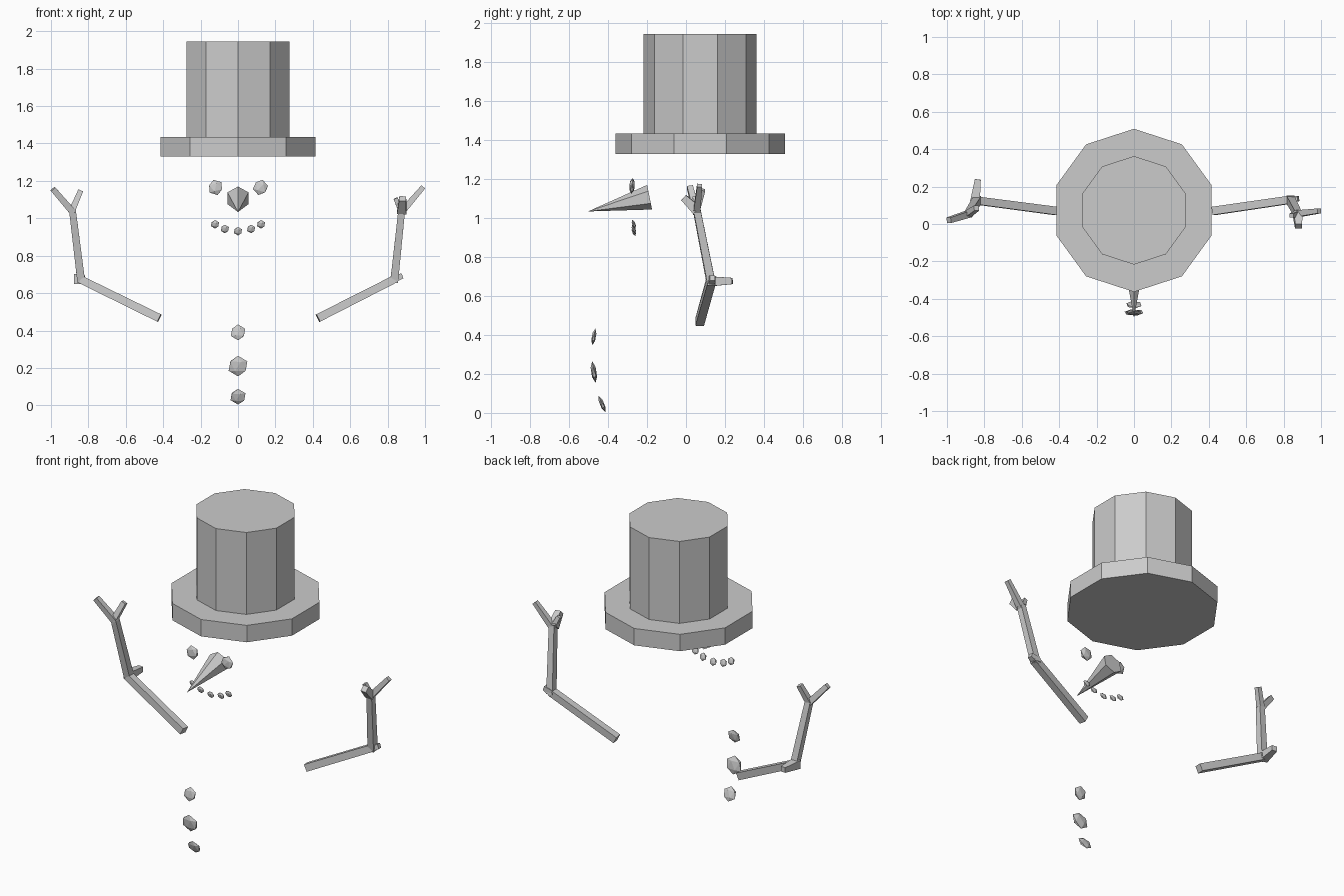
import bpy, bmesh, math
from mathutils import Vector, Matrix

if "Cube" in bpy.data.objects:
    bpy.data.objects.remove(bpy.data.objects["Cube"])

grey = bpy.data.materials.new("plain grey")
grey.diffuse_color = (0.6, 0.6, 0.6, 1)
grey.use_nodes = True
grey.node_tree.nodes["Principled BSDF"].inputs["Base Color"].default_value = grey.diffuse_color


def finish(name, bm):
    bmesh.ops.recalc_face_normals(bm, faces=bm.faces[:])
    mesh = bpy.data.meshes.new(name)
    bm.to_mesh(mesh)
    bm.free()
    mesh.materials.append(grey)
    obj = bpy.data.objects.new(name, mesh)
    bpy.context.collection.objects.link(obj)
    return obj


def lathe(bm, sides, profile, y, offset):
    """Stack polygon rings of (radius, z) and cap both ends."""
    rings = []
    for r, z in profile:
        angles = [offset + 2 * math.pi * i / sides for i in range(sides)]
        rings.append([bm.verts.new((r * math.cos(a), y + r * math.sin(a), z)) for a in angles])
    for low, high in zip(rings, rings[1:]):
        for i in range(sides):
            j = (i + 1) % sides
            bm.faces.new((low[i], low[j], high[j], high[i]))
    bm.faces.new(rings[0])
    bm.faces.new(rings[-1])


def pebble(name, loc, r, tilt, roll=0, depth=0.27):
    """Flattened low-poly ball, leaning back by tilt and turned by roll (degrees)."""
    bm = bmesh.new()
    bmesh.ops.create_icosphere(bm, subdivisions=1, radius=r)
    m = (Matrix.Translation(loc) @ Matrix.Rotation(math.radians(-tilt), 4, 'X')
         @ Matrix.Diagonal((1, depth, 1, 1)) @ Matrix.Rotation(math.radians(roll), 4, 'Y'))
    bmesh.ops.transform(bm, matrix=m, verts=bm.verts[:])
    finish(name, bm)


def stick(bm, a, b, wa, wb):
    """Square tapered stick from a to b, one face towards the front."""
    a, b = Vector(a), Vector(b)
    d = (b - a).normalized()
    ref = Vector((0, 1, 0)) if abs(d.y) < 0.8 else Vector((0, 0, 1))
    u = d.cross(ref).normalized()
    v = d.cross(u)
    ends = []
    for p, w in ((a, wa), (b, wb)):
        ends.append([bm.verts.new(p + (u * s + v * t) * w / 2)
                     for s, t in ((-1, -1), (1, -1), (1, 1), (-1, 1))])
    for i in range(4):
        j = (i + 1) % 4
        bm.faces.new((ends[0][i], ends[0][j], ends[1][j], ends[1][i]))
    bm.faces.new(ends[0])
    bm.faces.new(ends[1])


# Top hat: wide brim and tall crown in one ten-sided solid
bm = bmesh.new()
lathe(bm, 10, [(0.436, 1.33), (0.436, 1.435), (0.29, 1.435), (0.29, 1.945)], 0.073, math.pi / 2)
finish("top_hat", bm)

# Carrot nose: six-sided cone, sloping down to the tip
bm = bmesh.new()
tip = bm.verts.new((0, -0.503, 1.034))
base = []
for i in range(6):
    a = math.pi / 2 + i * math.pi / 3
    s = 0.063 * math.sin(a)
    base.append(bm.verts.new((0.065 * math.cos(a), -0.187 - 0.2 * s, 1.107 + s)))
for i in range(6):
    bm.faces.new((base[i], base[(i + 1) % 6], tip))
bm.faces.new(base)
finish("carrot_nose", bm)

# Eyes and smile
for side, label in ((-1, "left"), (1, "right")):
    pebble(label + "_eye", (0.12 * side, -0.277, 1.165), 0.042, 4, 15 * side, 0.35)
for i, (x, z) in enumerate(((-0.123, 0.968), (-0.07, 0.943), (0, 0.931), (0.07, 0.943), (0.123, 0.968))):
    pebble(f"mouth_pebble_{i + 1}", (x, -0.268, z), 0.024, -18, 0, 0.4)

# Coat buttons
for i, (y, z, r, tilt) in enumerate(((-0.473, 0.39, 0.043, 10), (-0.473, 0.21, 0.056, -9),
                                     (-0.431, 0.046, 0.045, -22))):
    pebble(f"button_{i + 1}", (0, y, z), r, tilt)

# Left twig arm: upper arm, forearm, two fingers and a twig behind the elbow
bm = bmesh.new()
elbow, wrist = (-0.84, 0.125, 0.672), (-0.886, 0.052, 1.05)
stick(bm, (-0.42, 0.07, 0.466), elbow, 0.044, 0.042)
stick(bm, (-0.838, 0.128, 0.66), wrist, 0.042, 0.036)
stick(bm, (-0.88, 0.055, 1.03), (-0.99, 0.02, 1.157), 0.036, 0.03)
stick(bm, (-0.89, 0.052, 1.035), (-0.842, 0.085, 1.146), 0.034, 0.028)
stick(bm, (-0.85, 0.12, 0.675), (-0.835, 0.238, 0.677), 0.052, 0.032)
finish("left_twig_arm", bm)

# Right twig arm: fingers spread forwards, short stub at the elbow
bm = bmesh.new()
elbow, wrist = (0.838, 0.13, 0.675), (0.876, 0.055, 1.05)
stick(bm, (0.427, 0.07, 0.466), elbow, 0.044, 0.042)
stick(bm, (0.835, 0.132, 0.66), wrist, 0.042, 0.036)
stick(bm, (0.872, 0.055, 1.03), (0.99, 0.07, 1.167), 0.036, 0.026)
stick(bm, (0.876, 0.055, 1.04), (0.88, -0.012, 1.105), 0.05, 0.036)
stick(bm, (0.872, 0.055, 1.04), (0.842, 0.045, 1.107), 0.03, 0.022)
stick(bm, (0.825, 0.13, 0.672), (0.878, 0.136, 0.692), 0.042, 0.028)
finish("right_twig_arm", bm)
